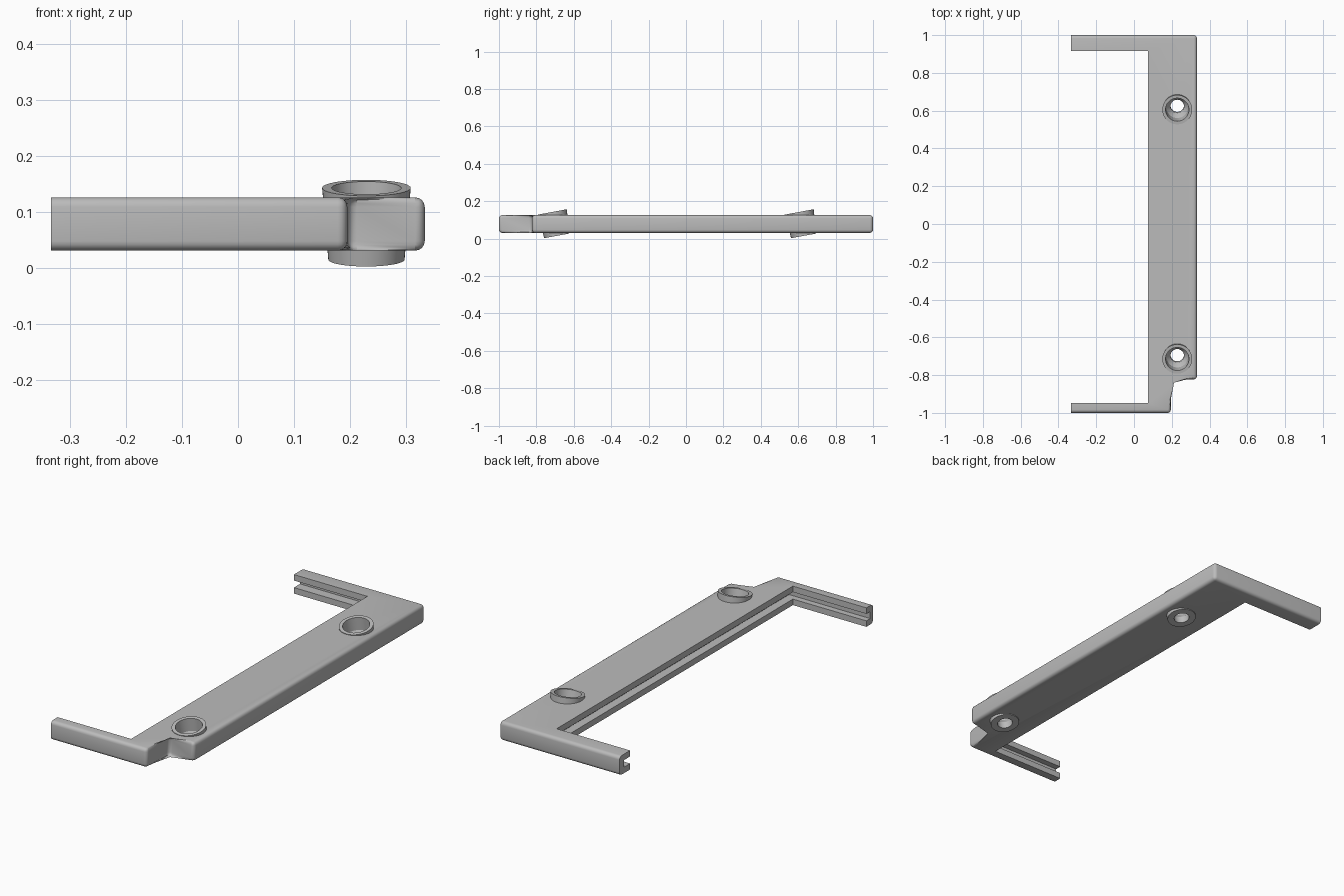
import bpy, bmesh, math
from mathutils import Matrix

cube = bpy.data.objects.get("Cube")
if cube:
    bpy.data.objects.remove(cube, do_unlink=True)

grey = bpy.data.materials.new("plain grey")
grey.use_nodes = True
colour = (0.5, 0.5, 0.5, 1)
grey.diffuse_color = colour
grey.node_tree.nodes["Principled BSDF"].inputs["Base Color"].default_value = colour

BOTTOM, TOP = 0.031, 0.126
TILT = math.radians(10.5)


def make(name, bm):
    bmesh.ops.recalc_face_normals(bm, faces=bm.faces)
    mesh = bpy.data.meshes.new(name)
    bm.to_mesh(mesh)
    bm.free()
    mesh.materials.append(grey)
    obj = bpy.data.objects.new(name, mesh)
    bpy.context.collection.objects.link(obj)
    return obj


def revolve(name, profile, place, steps=48):
    """Turn a closed (radius, height) profile round its own axis."""
    bm = bmesh.new()
    rings = []
    for i in range(steps):
        a = 2 * math.pi * i / steps
        rings.append([bm.verts.new((r * math.cos(a), r * math.sin(a), h)) for r, h in profile])
    n = len(profile)
    for i in range(steps):
        p, q = rings[i], rings[(i + 1) % steps]
        for j in range(n):
            k = (j + 1) % n
            bm.faces.new((p[j], q[j], q[k], p[k]))
    obj = make(name, bm)
    obj.matrix_world = place
    return obj


def cut(target, cutter):
    mod = target.modifiers.new("cut", 'BOOLEAN')
    mod.operation = 'DIFFERENCE'
    mod.solver = 'EXACT'
    mod.object = cutter
    cutter.hide_render = True
    cutter.hide_set(True)


# Bracket: outer contour first, then the inner one
outer = [(-0.333, 1), (0.333, 1), (0.333, -0.823), (0.195, -0.823), (0.195, -1), (-0.333, -1)]
inner = [(-0.333, -0.948), (0.073, -0.948), (0.073, 0.917), (-0.333, 0.917)]
bm = bmesh.new()
low = [bm.verts.new((x, y, BOTTOM)) for x, y in outer + inner]
high = [bm.verts.new((x, y, TOP)) for x, y in outer + inner]
count = len(low)
bm.faces.new(low[::-1])
bm.faces.new(high)
for i in range(count):
    j = (i + 1) % count
    bm.faces.new((low[i], low[j], high[j], high[i]))

# Round the outer edges only
rounded = []
last = len(outer) - 1
for ring in (low, high):
    rounded += [bm.edges.get((ring[i], ring[i + 1])) for i in range(last)]
rounded += [bm.edges.get((low[i], high[i])) for i in range(1, last)]
bmesh.ops.bevel(bm, geom=rounded, offset=0.017, segments=4, profile=0.5,
                affect='EDGES', clamp_overlap=True)
bracket = make("bracket", bm)

# Groove running round the inner walls
bm = bmesh.new()
bmesh.ops.create_cube(bm, size=1)
x0, x1, y0, y1, z0, z1 = -0.5, 0.115, -0.978, 0.965, 0.061, 0.096
bmesh.ops.scale(bm, vec=(x1 - x0, y1 - y0, z1 - z0), verts=bm.verts)
bmesh.ops.translate(bm, vec=((x0 + x1) / 2, (y0 + y1) / 2, (z0 + z1) / 2), verts=bm.verts)
cut(bracket, make("groove_cutter", bm))

# Tilted screw bosses with a counterbore and a through hole
boss_profile = [(0.068, -0.065), (0.079, 0.065), (0.062, 0.065), (0.057, 0.0),
                (0.048, -0.012), (0.036, -0.03), (0.036, -0.065)]
for name, y in (("front", -0.703), ("back", 0.617)):
    place = Matrix.Translation((0.229, y, 0.079)) @ Matrix.Rotation(TILT, 4, 'X')
    revolve(name + "_screw_boss", boss_profile, place)
    bm = bmesh.new()
    bmesh.ops.create_cone(bm, cap_ends=True, segments=48, radius1=0.064, radius2=0.07, depth=0.3)
    bore = make(name + "_bore_cutter", bm)
    bore.matrix_world = place
    cut(bracket, bore)

# Smooth shading with crisp edges
for obj in bpy.context.collection.objects:
    if obj.type == 'MESH' and not obj.hide_render:
        bpy.ops.object.select_all(action='DESELECT')
        obj.select_set(True)
        bpy.context.view_layer.objects.active = obj
        bpy.ops.object.shade_smooth_by_angle(angle=math.radians(30))
